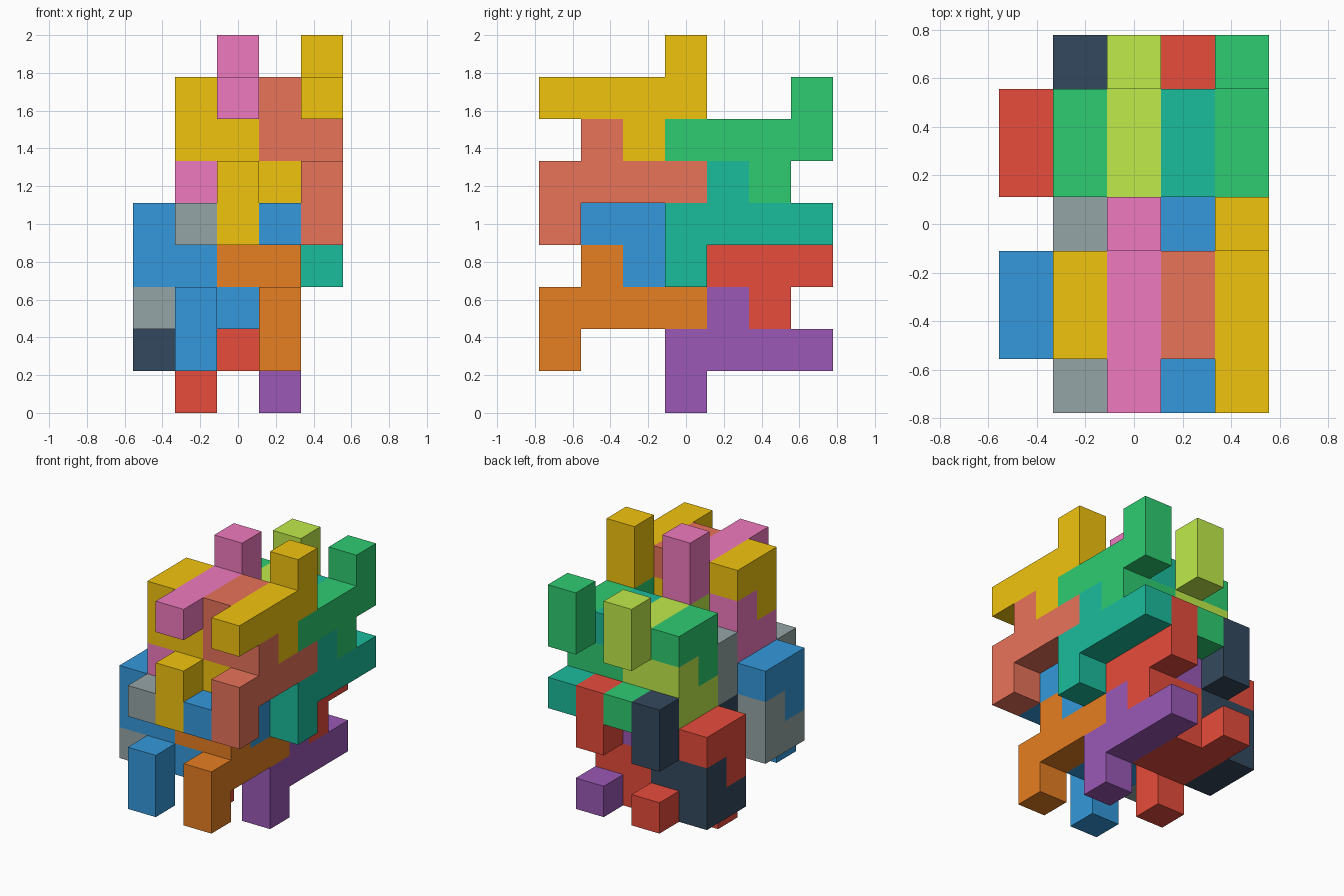
import bpy, bmesh
from mathutils import Vector

if "Cube" in bpy.data.objects:
    bpy.data.objects.remove(bpy.data.objects["Cube"])

U = 2 / 9  # edge of one unit cube

# Nine-cube piece: bar of four, two studs, and a hook in the next layer (dx, dy, dz)
RISING = [(0, 0, 0), (0, 1, 0), (0, 2, 0), (0, 3, 0), (0, 1, 1), (0, 0, -1),
          (-1, 1, 1), (-1, 1, 2), (-1, 2, 2)]
# The falling piece is the same one turned half round the x axis
FALLING = [(x, 3 - y, -z) for x, y, z in RISING]

COLOURS = {
    "yellow": "F1C40F", "salmon": "E8735A", "blue": "3498DB", "orange": "E67E22",
    "pink": "F07ABF", "grey": "95A5A6", "green": "2ECC71", "teal": "1ABC9C",
    "red": "E74C3C", "purple": "9B59B6", "lime": "C0EB4B", "dark": "34495E",
}


def linear(c):
    return c / 12.92 if c <= 0.04045 else ((c + 0.055) / 1.055) ** 2.4


def material(name):
    mat = bpy.data.materials.get(name)
    if not mat:
        mat = bpy.data.materials.new(name)
        rgb = [int(COLOURS[name][i:i + 2], 16) / 255 for i in (0, 2, 4)]
        mat.diffuse_color = (*[linear(c) for c in rgb], 1)
        mat.use_nodes = True
        mat.node_tree.nodes["Principled BSDF"].inputs["Base Color"].default_value = mat.diffuse_color
    return mat


def piece(name, shape, origin, colour):
    """Outer skin of a set of unit cubes, with flat areas merged."""
    cells = {tuple(o + d for o, d in zip(origin, c)) for c in shape}
    bm = bmesh.new()
    for cell in cells:
        centre = Vector((cell[0], cell[1], cell[2] + 0.5))
        for axis in range(3):
            for sign in (-1, 1):
                n = Vector((0, 0, 0))
                n[axis] = sign
                if tuple(c + int(d) for c, d in zip(cell, n)) in cells:
                    continue
                a = Vector((0, 0, 0))
                a[(axis + 1) % 3] = 1
                b = n.cross(a)
                bm.faces.new([bm.verts.new((centre + (n + a * s + b * t) / 2) * U)
                              for s, t in ((-1, -1), (1, -1), (1, 1), (-1, 1))])
    bmesh.ops.remove_doubles(bm, verts=bm.verts, dist=1e-4)
    bmesh.ops.dissolve_limit(bm, angle_limit=0.01, verts=bm.verts, edges=bm.edges)
    mesh = bpy.data.meshes.new(name)
    bm.to_mesh(mesh)
    bm.free()
    mesh.materials.append(material(colour))
    bpy.context.collection.objects.link(bpy.data.objects.new(name, mesh))


# One falling and one rising piece per layer, from right to left; front and back stacks
STACKS = {
    "front": (-3, 0, [("yellow", "salmon"), ("blue", "orange"),
                      ("pink", "yellow"), ("grey", "blue")]),
    "back": (0, -1, [("green", "teal"), ("red", "purple"),
                     ("lime", "green"), ("dark", "red")]),
}
for side, (y, dz, layers) in STACKS.items():
    for i, (fall_colour, rise_colour) in enumerate(layers):
        x, drop = 2 - i, 3 * (i % 2)
        piece(f"{side}_falling_piece_{i + 1}", FALLING, (x, y, 7 + dz - drop), fall_colour)
        piece(f"{side}_rising_piece_{i + 1}", RISING, (x, y, 5 + dz - drop), rise_colour)
